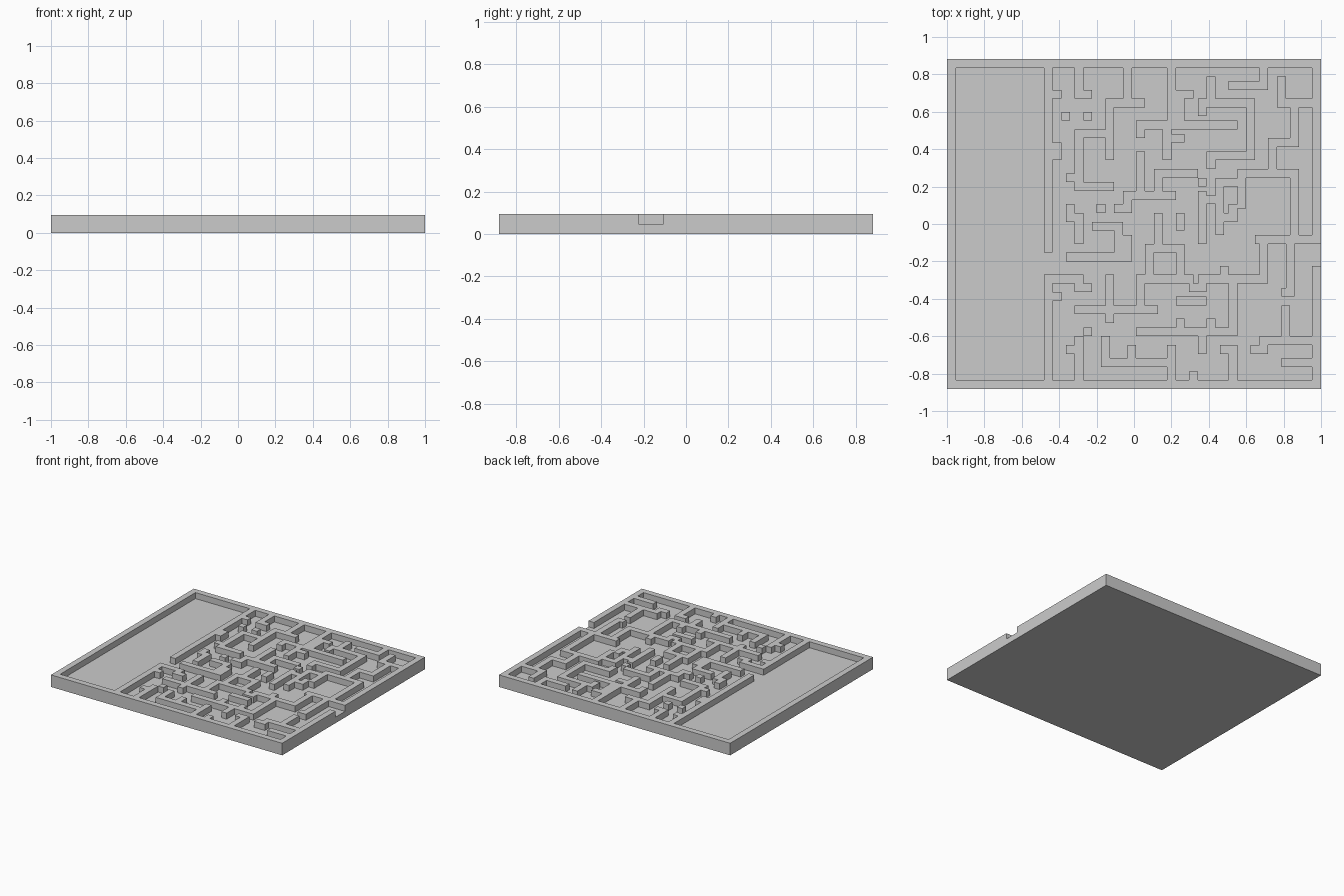
import bpy, bmesh

if "Cube" in bpy.data.objects:
    bpy.data.objects.remove(bpy.data.objects["Cube"])

# The whole design sits on a fine grid: 85 x 75 units, walls 2 units thick
U = 2 / 85
NX, NY = 85, 75
FLOOR, TOP = 2, 4
walls = set()


def block(x0, x1, y0, y1):
    walls.update((i, j) for i in range(x0, x1) for j in range(y0, y1))


def across(*runs):            # walls along x: start, end, row (from the back)
    for x0, x1, y in runs:
        block(x0, x1, y, y + 2)


def along(*runs):             # walls along y: column, start, end
    for x, y0, y1 in runs:
        block(x, x + 2, y0, y1)


# Outer rim, then the exit notch in the right side
across((0, NX, 0), (0, NX, NY - 2))
along((0, 0, NY), (NX - 2, 0, NY))
walls -= {(i, j) for i in (83, 84) for j in range(42, 47)}

# Divider between the open tray and the maze, with its gap
along((22, 2, 44), (22, 49, 73), (24, 19, 23))
across((24, 26, 7), (22, 31, 49), (29, 33, 51), (24, 26, 53))

# Back left walls
along((29, 2, 9), (40, 2, 11), (36, 9, 23), (29, 16, 30), (50, 2, 16),
      (43, 14, 18), (52, 9, 14), (49, 16, 23))
across((31, 33, 7), (26, 28, 12), (31, 33, 12), (36, 45, 9), (29, 38, 16),
       (29, 38, 28), (27, 29, 26), (43, 66, 14), (52, 56, 7), (51, 54, 17))

# Back right walls
along((71, 2, 7), (59, 4, 11), (57, 9, 13), (68, 9, 23), (59, 21, 25),
      (75, 4, 11), (78, 11, 20), (73, 18, 27), (78, 25, 42), (66, 25, 34),
      (64, 33, 37), (61, 36, 40))
across((64, 73, 5), (59, 70, 9), (61, 70, 21), (75, 83, 9), (75, 80, 18),
       (66, 80, 25), (70, 85, 40), (61, 66, 35))

# Centre walls
along((47, 25, 30), (43, 21, 32), (40, 30, 35), (57, 30, 42), (61, 27, 35),
      (27, 33, 37), (29, 35, 42), (38, 37, 44), (40, 40, 46), (47, 35, 44),
      (45, 42, 49), (52, 42, 51), (43, 49, 56), (52, 35, 39))
across((47, 57, 25), (57, 59, 27), (40, 52, 30), (38, 40, 33), (59, 61, 31),
       (61, 66, 27), (34, 36, 33), (33, 40, 37), (27, 42, 44), (45, 52, 42),
       (43, 56, 49), (52, 59, 54))

# Front walls
along((36, 49, 60), (29, 63, 73), (35, 63, 70), (41, 65, 70), (50, 65, 73),
      (52, 59, 61), (59, 59, 61), (64, 51, 63), (71, 40, 51), (62, 47, 49),
      (57, 63, 67), (64, 65, 73), (55, 71, 73), (77, 42, 53), (76, 56, 63))
across((29, 48, 56), (31, 33, 61), (27, 29, 65), (35, 52, 68), (43, 66, 61),
       (64, 73, 49), (57, 64, 49), (55, 59, 51), (62, 64, 65), (76, 79, 52),
       (71, 83, 63), (69, 73, 65), (76, 83, 68))


def height(i, j):
    if not (0 <= i < NX and 0 <= j < NY):
        return 0
    return TOP if (i, j) in walls else FLOOR


# One closed tray: tops, steps between heights, underside
bm = bmesh.new()
cache = {}


def vert(p):
    if p not in cache:
        x, y, z = p
        cache[p] = bm.verts.new(((x - NX / 2) * U, (NY / 2 - y) * U, z * U))
    return cache[p]


def face(*pts):
    bm.faces.new([vert(p) for p in pts])


for i in range(NX):
    for j in range(NY):
        h = height(i, j)
        corners = [(i, j), (i, j + 1), (i + 1, j + 1), (i + 1, j)]
        face(*[(x, y, h) for x, y in corners])
        face(*[(x, y, 0) for x, y in reversed(corners)])
        for k, (dx, dy) in enumerate([(-1, 0), (0, 1), (1, 0), (0, -1)]):
            a, b = corners[k], corners[(k + 1) % 4]
            for z in range(height(i + dx, j + dy), h, 2):
                face((*a, z), (*b, z), (*b, z + 2), (*a, z + 2))

bmesh.ops.dissolve_limit(bm, angle_limit=0.01, verts=bm.verts, edges=bm.edges)
bmesh.ops.triangulate(bm, faces=[f for f in bm.faces if len(f.verts) > 4])
bmesh.ops.recalc_face_normals(bm, faces=bm.faces)
mesh = bpy.data.meshes.new("maze_tray")
bm.to_mesh(mesh)
bm.free()
tray = bpy.data.objects.new("maze_tray", mesh)
bpy.context.collection.objects.link(tray)
